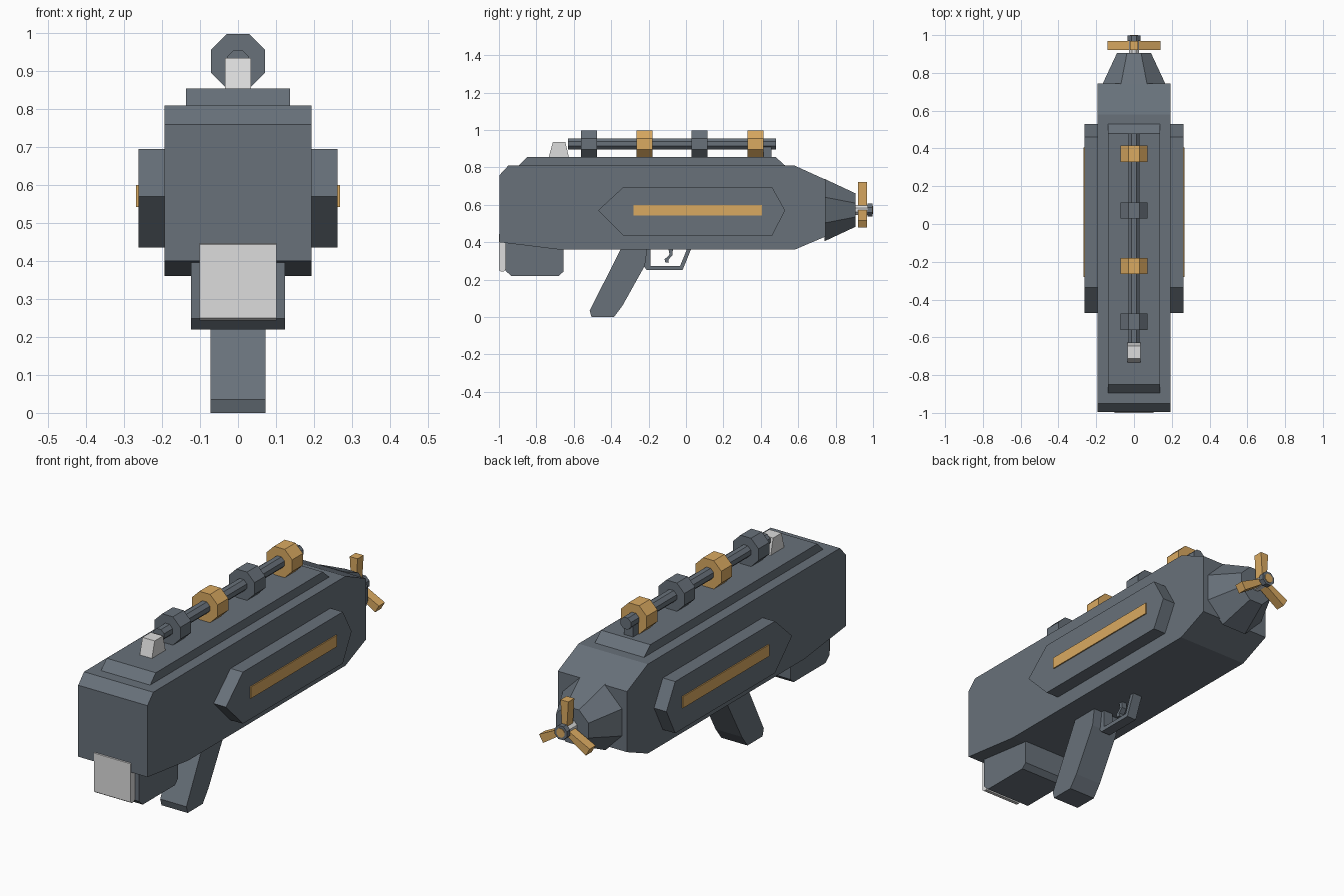
import bpy, bmesh, math
from mathutils import Matrix

cube = bpy.data.objects.get("Cube")
if cube:
    bpy.data.objects.remove(cube, do_unlink=True)


def material(name, color):
    m = bpy.data.materials.new(name)
    m.use_nodes = True
    m.diffuse_color = (*color, 1)
    m.node_tree.nodes["Principled BSDF"].inputs["Base Color"].default_value = (*color, 1)
    return m


slate = material("slate grey", (0.138, 0.165, 0.195))
gold = material("brass gold", (0.70, 0.40, 0.12))
silver = material("light grey", (0.72, 0.72, 0.72))


def finish(bm, name, mat):
    bmesh.ops.recalc_face_normals(bm, faces=bm.faces)
    mesh = bpy.data.meshes.new(name)
    bm.to_mesh(mesh)
    bm.free()
    mesh.materials.append(mat)
    obj = bpy.data.objects.new(name, mesh)
    bpy.context.collection.objects.link(obj)
    return obj


def prism(name, profile, x0, x1, mat):
    """Side profile of (y, z) points extruded across x."""
    bm = bmesh.new()
    face = bm.faces.new([bm.verts.new((x0, y, z)) for y, z in profile])
    ext = bmesh.ops.extrude_face_region(bm, geom=[face])
    verts = [v for v in ext["geom"] if isinstance(v, bmesh.types.BMVert)]
    bmesh.ops.translate(bm, verts=verts, vec=(x1 - x0, 0, 0))
    return finish(bm, name, mat)


def block(name, y0, y1, z0, z1, x0, x1, mat):
    return prism(name, [(y0, z0), (y1, z0), (y1, z1), (y0, z1)], x0, x1, mat)


def octagon(name, y0, y1, z, flat0, flat1, mat):
    """Eight-sided bar along y, sized by the distance to its flats."""
    k = 1 / math.cos(math.pi / 8)
    bm = bmesh.new()
    place = (Matrix.Translation((0, (y0 + y1) / 2, z))
             @ Matrix.Rotation(-math.pi / 2, 4, "X") @ Matrix.Rotation(math.pi / 8, 4, "Z"))
    bmesh.ops.create_cone(bm, cap_ends=True, segments=8, radius1=flat0 * k,
                          radius2=flat1 * k, depth=y1 - y0, matrix=place)
    return finish(bm, name, mat)


# Main body and raised top plate
prism("body", [(-0.996, 0.40), (-0.996, 0.76), (-0.95, 0.81), (0.58, 0.81),
               (0.745, 0.735), (0.745, 0.43), (0.58, 0.36), (-0.67, 0.36)], -0.193, 0.193, slate)
prism("top_plate", [(-0.895, 0.80), (-0.895, 0.81), (-0.85, 0.855), (0.48, 0.855),
                    (0.53, 0.81), (0.53, 0.80)], -0.137, 0.137, slate)

# Side panels with inlaid strips
panel = [(-0.47, 0.57), (-0.335, 0.695), (0.46, 0.695),
         (0.53, 0.57), (0.46, 0.435), (-0.335, 0.435)]
for side, s in (("left", 1), ("right", -1)):
    prism(side + "_panel", panel, s * 0.18, s * 0.262, slate)
    block(side + "_strip", -0.28, 0.405, 0.542, 0.60, s * 0.26, s * 0.268, gold)

# Top rail with collars, sight and support
RAIL_Z = 0.926
octagon("rail", -0.63, 0.48, RAIL_Z, 0.029, 0.029, slate)
for i, y in enumerate((-0.518, -0.222, 0.072, 0.372)):
    octagon(f"collar_{i + 1}", y - 0.043, y + 0.043, RAIL_Z, 0.0715, 0.0715,
            gold if i % 2 else slate)
block("rail_support", 0.41, 0.457, 0.85, 0.92, -0.025, 0.025, slate)
prism("sight", [(-0.735, 0.85), (-0.712, 0.935), (-0.645, 0.935), (-0.625, 0.85)],
      -0.034, 0.034, silver)

# Nose and hub
AXIS_Z = 0.572
octagon("nose", 0.74, 0.905, AXIS_Z, 0.167, 0.09, slate)
octagon("hub", 0.90, 0.975, AXIS_Z, 0.027, 0.027, silver)
octagon("hub_ring", 0.97, 0.997, AXIS_Z, 0.034, 0.034, slate)
octagon("hub_cap", 0.99, 1.0, AXIS_Z, 0.022, 0.022, gold)

# Three propeller blades, widening to the tip
for i in range(3):
    bm = bmesh.new()
    outline = [(-0.014, 0.02), (0.014, 0.02), (0.022, 0.15), (-0.022, 0.15)]
    face = bm.faces.new([bm.verts.new((x, 0.92, z)) for x, z in outline])
    ext = bmesh.ops.extrude_face_region(bm, geom=[face])
    bmesh.ops.translate(bm, vec=(0, 0.048, 0),
                        verts=[v for v in ext["geom"] if isinstance(v, bmesh.types.BMVert)])
    bm.transform(Matrix.Translation((0, 0, AXIS_Z)) @ Matrix.Rotation(i * math.tau / 3, 4, "Y"))
    finish(bm, f"blade_{i + 1}", gold)

# Lower rear housing and end plate
prism("lower_housing", [(-0.965, 0.42), (-0.965, 0.248), (-0.935, 0.22), (-0.68, 0.22),
                        (-0.655, 0.243), (-0.655, 0.42)], -0.124, 0.124, slate)
prism("end_plate", [(-1.0, 0.25), (-0.99, 0.243), (-0.975, 0.243), (-0.963, 0.255),
                    (-0.963, 0.44), (-0.975, 0.45), (-0.99, 0.45), (-1.0, 0.444)],
      -0.102, 0.102, silver)

# Grip, trigger and guard
prism("grip", [(-0.34, 0.38), (-0.515, 0.035), (-0.505, 0), (-0.385, 0), (-0.34, 0.06),
               (-0.22, 0.275), (-0.205, 0.38)], -0.073, 0.073, slate)
prism("trigger_guard", [(-0.225, 0.27), (-0.21, 0.252), (-0.018, 0.252), (0.03, 0.37),
                        (0.008, 0.37), (-0.032, 0.272), (-0.19, 0.272), (-0.19, 0.37),
                        (-0.21, 0.37)], -0.026, 0.026, slate)
prism("trigger", [(-0.095, 0.37), (-0.088, 0.335), (-0.103, 0.318), (-0.115, 0.31),
                  (-0.11, 0.292), (-0.092, 0.292), (-0.093, 0.308), (-0.072, 0.33),
                  (-0.07, 0.37)], -0.014, 0.014, slate)
